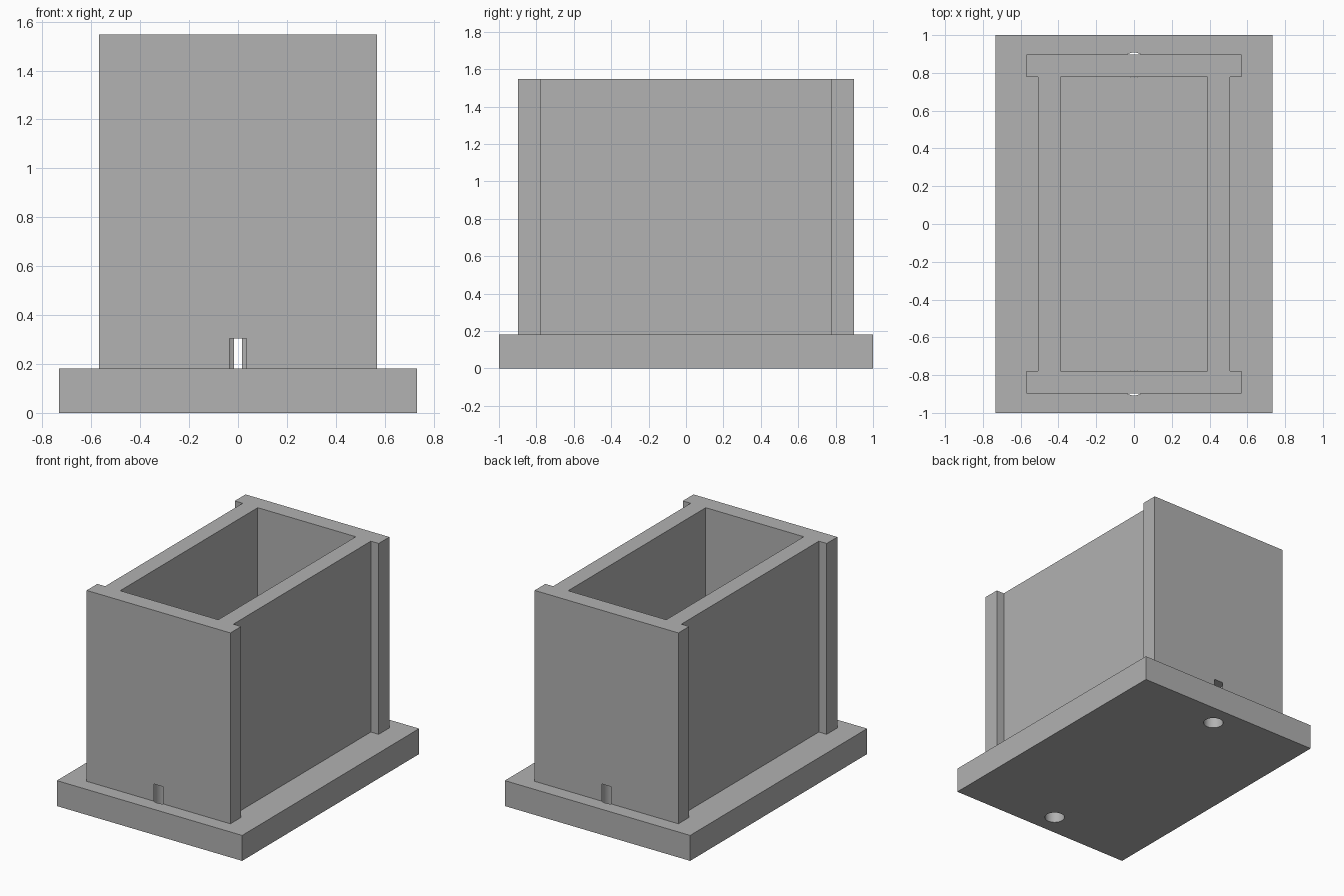
import bpy
import bmesh

if "Cube" in bpy.data.objects:
    bpy.data.objects.remove(bpy.data.objects["Cube"], do_unlink=True)

BASE_TOP, TOP = 0.182, 1.547
END_IN, END_OUT = 0.777, 0.898      # end walls, along y
SIDE_IN, SIDE_OUT = 0.388, 0.507    # side walls, along x
FLANGE = 0.569                      # half width of the end walls
HOLE_Y, HOLE_R, HOLE_TOP = 0.8415, 0.0665, 0.305

grey = bpy.data.materials.new("plain grey")
grey.use_nodes = True
colour = (0.445, 0.445, 0.445, 1)
grey.diffuse_color = colour
grey.node_tree.nodes["Principled BSDF"].inputs["Base Color"].default_value = colour


def prism(name, outline, z0, z1):
    """Extrude a flat outline from z0 up to z1."""
    bm = bmesh.new()
    face = bm.faces.new([bm.verts.new((x, y, z0)) for x, y in outline])
    grown = bmesh.ops.extrude_face_region(bm, geom=[face])["geom"]
    for v in grown:
        if isinstance(v, bmesh.types.BMVert):
            v.co.z = z1
    bmesh.ops.recalc_face_normals(bm, faces=bm.faces)
    mesh = bpy.data.meshes.new(name)
    bm.to_mesh(mesh)
    bm.free()
    mesh.materials.append(grey)
    obj = bpy.data.objects.new(name, mesh)
    bpy.context.collection.objects.link(obj)
    return obj


def rectangle(x, y):
    return [(-x, -y), (x, -y), (x, y), (-x, y)]


def combine(target, tool, operation):
    """Apply a boolean and discard the tool."""
    mod = target.modifiers.new(operation.title(), "BOOLEAN")
    mod.operation = operation
    mod.solver = "EXACT"
    mod.object = tool
    bpy.context.view_layer.objects.active = target
    bpy.ops.object.modifier_apply(modifier=mod.name)
    bpy.data.objects.remove(tool, do_unlink=True)


# Base plate
holder = prism("base_with_walls", rectangle(0.733, 1.0), 0, BASE_TOP)

# Walls: end panels that stand proud of the side panels
half = [(FLANGE, -END_OUT), (FLANGE, -END_IN), (SIDE_OUT, -END_IN),
        (SIDE_OUT, END_IN), (FLANGE, END_IN), (FLANGE, END_OUT)]
outline = half + [(-x, y) for x, y in reversed(half)]
walls = prism("walls", outline, BASE_TOP / 2, TOP)
combine(holder, walls, "UNION")

# Open cavity down to the base plate
cavity = prism("cavity_cutter", rectangle(SIDE_IN, END_IN), BASE_TOP, TOP + 0.1)
combine(holder, cavity, "DIFFERENCE")

# Round blind holes from below that break through both faces of the end walls
for side in (-1, 1):
    bpy.ops.mesh.primitive_cylinder_add(
        vertices=48, radius=HOLE_R, depth=HOLE_TOP + 0.1,
        location=(0, side * HOLE_Y, (HOLE_TOP - 0.1) / 2))
    cutter = bpy.context.object
    cutter.name = "hole_cutter"
    cutter.data.materials.append(grey)
    combine(holder, cutter, "DIFFERENCE")

# Smooth hole walls, crisp edges elsewhere
bpy.ops.object.select_all(action="DESELECT")
holder.select_set(True)
bpy.context.view_layer.objects.active = holder
bpy.ops.object.shade_smooth_by_angle()
